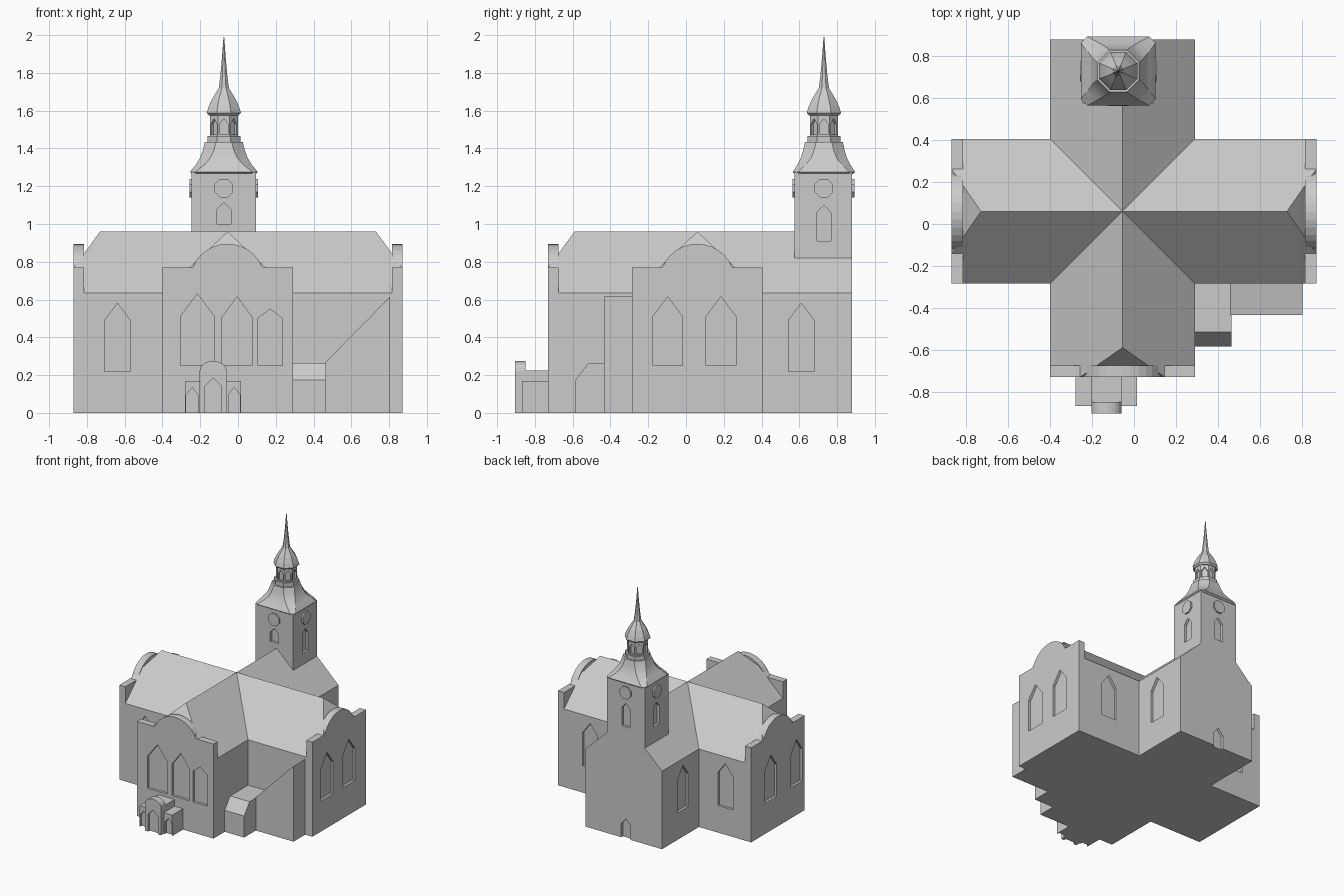
import bpy, bmesh, math

if "Cube" in bpy.data.objects:
    bpy.data.objects.remove(bpy.data.objects["Cube"])

mat = bpy.data.materials.new("stone_grey")
mat.diffuse_color = (0.6, 0.6, 0.6, 1)
mat.use_nodes = True
mat.node_tree.nodes["Principled BSDF"].inputs["Base Color"].default_value = mat.diffuse_color


def make(name, rings):
    """Closed solid skinned through rings of equal point count."""
    bm = bmesh.new()
    rows = [[bm.verts.new(p) for p in r] for r in rings]
    n = len(rows[0])
    for a, b in zip(rows, rows[1:]):
        for i in range(n):
            j = (i + 1) % n
            bm.faces.new((a[i], a[j], b[j], b[i]))
    bm.faces.new(rows[0])
    bm.faces.new(rows[-1])
    bmesh.ops.recalc_face_normals(bm, faces=bm.faces)
    me = bpy.data.meshes.new(name)
    bm.to_mesh(me)
    bm.free()
    me.materials.append(mat)
    ob = bpy.data.objects.new(name, me)
    bpy.context.collection.objects.link(ob)
    return ob


def prism(name, pts, axis, a, b):
    """Extrude a 2D outline along an axis from a to b."""
    place = {'x': lambda p, t: (t, p[0], p[1]),
             'y': lambda p, t: (p[0], t, p[1]),
             'z': lambda p, t: (p[0], p[1], t)}[axis]
    return make(name, [[place(p, t) for p in pts] for t in (a, b)])


def box(name, x0, x1, y0, y1, z0, z1):
    return prism(name, [(x0, y0), (x1, y0), (x1, y1), (x0, y1)], 'z', z0, z1)


def combine(ob, other, op):
    """Apply a boolean and drop the second solid."""
    m = ob.modifiers.new("bool", 'BOOLEAN')
    m.operation, m.solver, m.object = op, 'EXACT', other
    bpy.context.view_layer.objects.active = ob
    bpy.ops.object.modifier_apply(modifier=m.name)
    bpy.data.objects.remove(other)


def pointed(c, w, z0, zs, z1):
    return [(c - w / 2, z0), (c + w / 2, z0), (c + w / 2, zs), (c, z1), (c - w / 2, zs)]


def cut_window(ob, axis, plane, c, w, z0, zs, z1, d=0.02):
    combine(ob, prism("cutter", pointed(c, w, z0, zs, z1), axis, plane - d, plane + d), 'DIFFERENCE')


def smooth(ob, deg=30):
    bpy.ops.object.select_all(action='DESELECT')
    ob.select_set(True)
    bpy.context.view_layer.objects.active = ob
    bpy.ops.object.shade_smooth_by_angle(angle=math.radians(deg))


# Cross-shaped body: two roofed arms meeting at (CX, CY)
CX, CY, HW, EAVE, RIDGE = -0.055, 0.06, 0.345, 0.635, 0.96


def arm(name, c, axis, a, b):
    return prism(name, [(c - HW, 0), (c + HW, 0), (c + HW, EAVE), (c, RIDGE), (c - HW, EAVE)], axis, a, b)


def hip(sign, end, axis, c):
    pts = [(end - sign * 0.21, 1.055), (end, 0.77), (end + sign * 0.1, 0.77), (end + sign * 0.1, 1.055)]
    return prism("cutter", pts, axis, c - 0.5, c + 0.5)


body = arm("church_body", CY, 'x', -0.87, 0.87)
for s in (-1, 1):
    combine(body, hip(s, s * 0.87, 'y', CY), 'DIFFERENCE')
cross = arm("cross_arm", CX, 'y', -0.73, 0.88)
combine(cross, hip(-1, -0.73, 'x', CX), 'DIFFERENCE')
combine(body, cross, 'UNION')


# Parapet gables with a rounded crown
def gable(c, axis, a, b):
    half, rise = 0.185, 0.125
    r = (half * half + rise * rise) / (2 * rise)
    t = math.asin(half / r)
    arc = [(c + r * math.sin(t * k / 6), 0.895 - r + r * math.cos(t * k / 6)) for k in range(6, -7, -1)]
    return prism("gable", [(c - HW, 0), (c + HW, 0), (c + HW, 0.77)] + arc + [(c - HW, 0.77)], axis, a, b)


combine(body, gable(CY, 'x', 0.815, 0.87), 'UNION')
combine(body, gable(CY, 'x', -0.87, -0.815), 'UNION')
combine(body, gable(CX, 'y', -0.73, -0.675), 'UNION')

# Tower shaft, flush with the north wall
TX, TY = -0.075, 0.73
combine(body, box("tower_shaft", TX - 0.17, TX + 0.17, 0.575, 0.88, 0.5, 1.275), 'UNION')

# Recessed windows: axis, wall plane, centre, width, sill, shoulder, apex
windows = [('y', -0.73, -0.215, 0.18, 0.25, 0.51, 0.63),
           ('y', -0.73, -0.005, 0.16, 0.25, 0.505, 0.615),
           ('y', -0.73, 0.17, 0.13, 0.25, 0.50, 0.55),
           ('y', 0.88, TX, 0.085, -0.02, 0.11, 0.16)]
for y in (-0.097, 0.185):
    windows.append(('x', 0.87, y, 0.158, 0.25, 0.51, 0.615))
for y in (-0.18, 0.15):
    windows.append(('x', -0.87, y, 0.15, 0.25, 0.51, 0.615))
side = (0.135, 0.22, 0.49, 0.58)
windows += [('y', CY - HW, -0.638) + side, ('y', CY + HW, -0.638) + side, ('y', CY + HW, 0.58) + side,
            ('x', CX + HW, 0.61) + side, ('x', CX - HW, 0.61) + side, ('x', CX - HW, -0.5) + side]
# Tower windows
windows += [('y', 0.575, TX, 0.075, 1.0, 1.075, 1.115), ('y', 0.88, TX, 0.075, 0.91, 1.06, 1.10),
            ('x', TX + 0.17, TY, 0.075, 0.91, 1.06, 1.10), ('x', TX - 0.17, TY, 0.075, 0.91, 1.06, 1.10)]
for w in windows:
    cut_window(body, *w)

# Eight-sided clock faces on each tower side
octo = [(0.053 * math.cos(math.radians(22.5 + 45 * k)), 0.053 * math.sin(math.radians(22.5 + 45 * k)))
        for k in range(8)]
for s in (-1, 1):
    xo, yo = TX + s * 0.17, (0.575, 0.88)[s > 0]
    prism("clock_face_x", [(TY + u, 1.19 + v) for u, v in octo], 'x', xo - s * 0.005, xo + s * 0.012)
    prism("clock_face_y", [(TX + u, 1.19 + v) for u, v in octo], 'y', yo - s * 0.005, yo + s * 0.012)


# Tower roof, lantern and spire from chamfered rings
def ring(z, hx, hy, c):
    q = [(hx, hy - c), (hx - c, hy), (c - hx, hy), (-hx, hy - c),
         (-hx, c - hy), (c - hx, -hy), (hx - c, -hy), (hx, c - hy)]
    return [(TX + x, TY + y, z) for x, y in q]


def octring(z, h):
    return ring(z, h, h, h * (2 - math.sqrt(2)))


roof = make("tower_roof", [ring(1.265, .168, .152, .02), ring(1.275, .178, .165, .03),
                           ring(1.288, .17, .157, .035), ring(1.315, .147, .14, .045),
                           ring(1.35, .126, .122, .055), ring(1.39, .111, .11, .058), octring(1.435, .1)])
smooth(roof)
make("lantern_base", [octring(1.43, .087), octring(1.467, .087)])
lantern = make("lantern", [octring(1.46, .074), octring(1.585, .074)])
for k in range(8):
    cutter = prism("cutter", pointed(0, 0.042, 1.475, 1.53, 1.558), 'y', -0.09, -0.058)
    cutter.rotation_euler.z = k * math.pi / 4
    cutter.location = (TX, TY, 0)
    bpy.context.view_layer.update()
    combine(lantern, cutter, 'DIFFERENCE')
make("spire", [octring(z, h) for z, h in [(1.575, .078), (1.588, .091), (1.62, .081), (1.66, .063), (1.695, .042),
                                          (1.72, .027), (1.78, .019), (1.88, .01), (1.99, .002)]])

# Stair annex in the south-east corner
prism("stair_lean_to", [(0.46, 0), (0.805, 0), (0.805, 0.615), (0.46, 0.265)], 'y', -0.435, -0.27)
prism("stair_entry", [(-0.585, 0), (-0.27, 0), (-0.27, 0.265), (-0.515, 0.265), (-0.585, 0.175)], 'x', 0.28, 0.465)

# Front porch: low wings, raised middle and arched portal
wings = box("porch_wings", -0.28, 0.015, -0.868, -0.72, 0, 0.17)
for x in (-0.243, -0.02):
    cut_window(wings, 'y', -0.868, x, 0.062, -0.02, 0.095, 0.135)
box("porch_middle", -0.203, -0.06, -0.86, -0.72, 0, 0.225)
arch = [(-0.1315 + 0.0715 * math.cos(math.pi * k / 10), 0.222 + 0.053 * math.sin(math.pi * k / 10)) for k in range(11)]
portal = prism("porch_portal", [(-0.203, 0), (-0.06, 0)] + arch, 'y', -0.905, -0.85)
cut_window(portal, 'y', -0.905, -0.1315, 0.09, -0.02, 0.14, 0.185)
